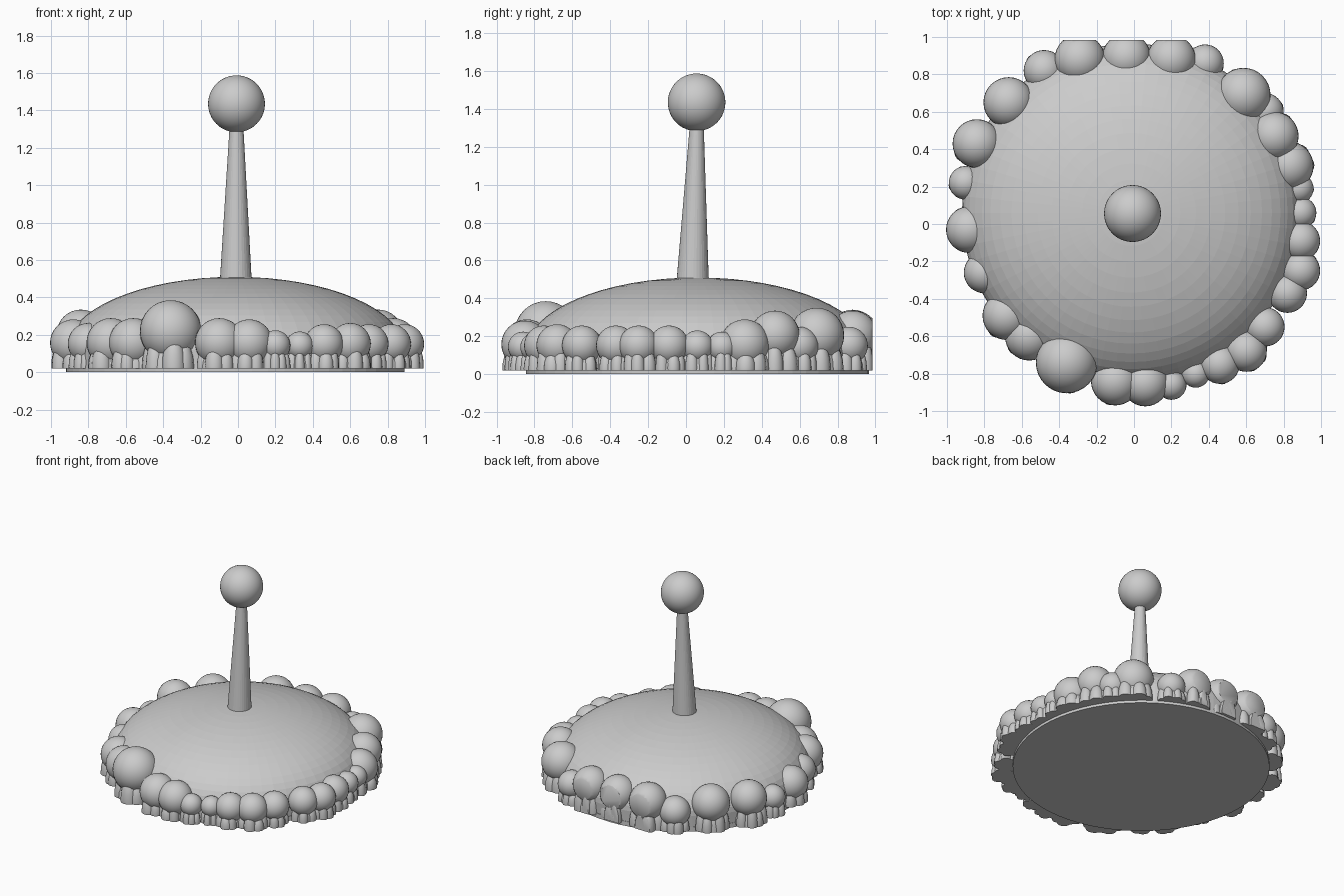
import bpy, bmesh, math, random
from mathutils import Matrix, Vector

if "Cube" in bpy.data.objects:
    bpy.data.objects.remove(bpy.data.objects["Cube"], do_unlink=True)

random.seed(4)
CX, CY, RADIUS = -0.015, 0.06, 0.905

# One plain grey for everything
grey = bpy.data.materials.new("plain grey")
grey.use_nodes = True
grey.diffuse_color = (0.6, 0.6, 0.6, 1)
grey.node_tree.nodes["Principled BSDF"].inputs["Base Color"].default_value = (0.6, 0.6, 0.6, 1)


def finish(name, bm, smooth=False):
    mesh = bpy.data.meshes.new(name)
    bm.normal_update()
    bm.to_mesh(mesh)
    bm.free()
    mesh.materials.append(grey)
    obj = bpy.data.objects.new(name, mesh)
    bpy.context.collection.objects.link(obj)
    for poly in mesh.polygons:
        poly.use_smooth = smooth
    return obj


def ball(bm, x, y, z, rx, rz, segments=32):
    place = Matrix.Translation((x, y, z)) @ Matrix.Diagonal((rx, rx, rz, 1))
    bmesh.ops.create_uvsphere(bm, u_segments=segments, v_segments=segments // 2,
                              radius=1, matrix=place)


def clip(bm, point, normal):
    cut = bmesh.ops.bisect_plane(bm, geom=bm.verts[:] + bm.edges[:] + bm.faces[:],
                                 plane_co=point, plane_no=normal, clear_outer=True)
    edges = [e for e in cut["geom_cut"] if isinstance(e, bmesh.types.BMEdge)]
    bmesh.ops.holes_fill(bm, edges=edges, sides=0)


# Domed body: upper half of a flattened ball, with a short wall down to the base
bm = bmesh.new()
ball(bm, CX, CY, 0.12, RADIUS, 0.39, 64)
for v in bm.verts:
    if v.co.z < 0.119:
        v.co.z = 0.02
clip(bm, (0, 0, 0.03), (0, 0, -1))
finish("dome", bm)

# Thin base plate
bm = bmesh.new()
bmesh.ops.create_cone(bm, cap_ends=True, segments=64, radius1=RADIUS, radius2=RADIUS,
                      depth=0.035, matrix=Matrix.Translation((CX, CY, 0.0175)))
finish("base_plate", bm)

# Tapered, very slightly leaning mast
bm = bmesh.new()
foot, tip = Vector((-0.012, 0.034, 0.44)), Vector((-0.008, 0.058, 1.36))
axis = tip - foot
turn = axis.to_track_quat("Z", "Y").to_matrix().to_4x4()
bmesh.ops.create_cone(bm, cap_ends=True, segments=32, radius1=0.088, radius2=0.034,
                      depth=axis.length,
                      matrix=Matrix.Translation((foot + tip) / 2) @ turn)
finish("mast", bm)

# Knob on the mast
bm = bmesh.new()
ball(bm, -0.008, 0.056, 1.435, 0.152, 0.152, 48)
finish("knob", bm, True)

# Foam bubbles round the rim: x, y, radius
bubbles = [
    (-.36, -.74, .165), (-.10, -.84, .13), (.06, -.85, .125), (.2, -.86, .08),
    (.33, -.80, .075), (.46, -.75, .105), (.6, -.68, .11), (.70, -.55, .105),
    (.82, -.37, .105), (.89, -.25, .105), (.89, -.09, .105), (.89, .06, .085),
    (.88, .19, .08), (.83, .31, .13), (.75, .47, .13), (.70, .60, .10),
    (.585, .69, .145), (.38, .86, .10), (.2, .88, .13), (-.04, .89, .13),
    (-.29, .88, .135), (-.48, .82, .11), (-.67, .65, .135), (-.84, .43, .13),
    (-.90, .22, .09), (-.88, -.03, .125), (-.80, -.26, .11), (-.68, -.49, .13),
    (-.56, -.60, .13)]
bm = bmesh.new()
for x, y, r in bubbles:
    z = 0.22 if r > 0.14 else 0.12 + 0.3 * r
    if y > 0.4 and r > 0.12:
        z = 0.205
    ball(bm, x, y, z, r, r)
    # Foam running down to the ground beneath each bubble
    out = math.atan2(y - CY, x - CX)
    for step in (-1.2, -0.4, 0.4, 1.2):
        a = out + step + random.uniform(-0.2, 0.2)
        s = random.uniform(0.3, 0.42) * r
        reach = r * 0.62
        ball(bm, x + reach * math.cos(a), y + reach * math.sin(a),
             0.03, s, z * random.uniform(0.55, 0.8), 16)
    ball(bm, x, y, 0.02, r * 0.8, z * 0.8, 24)
clip(bm, (0, 0, 0.02), (0, 0, -1))
clip(bm, (0, 0.985, 0), (0, 1, 0))
foam = finish("foam_ring", bm, True)
bpy.ops.object.select_all(action="DESELECT")
foam.select_set(True)
bpy.context.view_layer.objects.active = foam
bpy.ops.object.shade_smooth_by_angle(angle=math.radians(40))
